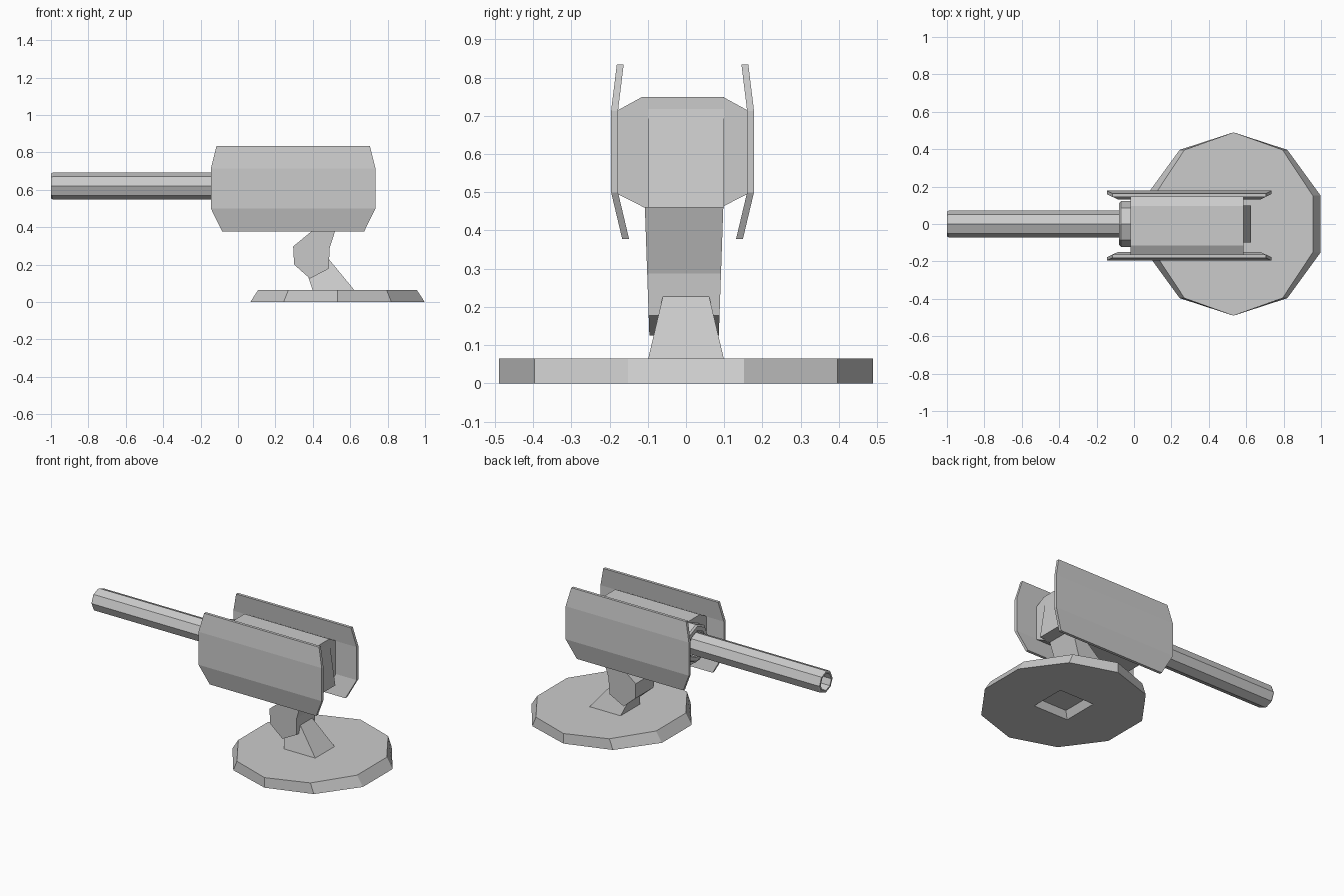
import bpy, bmesh
from math import cos, sin, tau

if "Cube" in bpy.data.objects:
    bpy.data.objects.remove(bpy.data.objects["Cube"])

CY = -0.009   # centre line of the upper assembly
BZ = 0.62     # barrel axis height


def loft(name, rings, caps=True, closed=False):
    """Skin a list of equal-length point rings."""
    bm = bmesh.new()
    vs = [[bm.verts.new(p) for p in r] for r in rings]
    n = len(rings[0])
    pairs = list(zip(vs, vs[1:]))
    if closed:
        pairs.append((vs[-1], vs[0]))
    for a, b in pairs:
        for i in range(n):
            j = (i + 1) % n
            bm.faces.new((a[i], a[j], b[j], b[i]))
    if caps and not closed:
        bm.faces.new(vs[0])
        bm.faces.new(vs[-1])
    bmesh.ops.recalc_face_normals(bm, faces=bm.faces)
    me = bpy.data.meshes.new(name)
    bm.to_mesh(me)
    bm.free()
    ob = bpy.data.objects.new(name, me)
    bpy.context.collection.objects.link(ob)
    return ob


def decagon(z, sx):
    return [(0.532 + 0.49 * sx * cos(tau * (i + 0.5) / 10),
             0.49 * sin(tau * (i + 0.5) / 10), z) for i in range(10)]


def octagon(x, r):
    return [(x, r * cos(tau * i / 8), BZ + r * sin(tau * i / 8)) for i in range(8)]


def rect(x0, x1, hy, z0, z1=None):
    z1 = z0 if z1 is None else z1
    return [(x0, -hy, z0), (x1, -hy, z1), (x1, hy, z1), (x0, hy, z0)]


# Round base with a square recess underneath
base = loft("base", [decagon(0, 1), decagon(0.065, 0.91)])
cutter = loft("base_recess_cutter",
              [rect(0.395, 0.665, 0.125, -0.02), rect(0.43, 0.63, 0.10, 0.045)])
cutter.hide_render = True
cutter.hide_viewport = False
cutter.display_type = 'WIRE'
cut = base.modifiers.new("recess", 'BOOLEAN')
cut.object = cutter
cut.operation = 'DIFFERENCE'
cut.solver = 'EXACT'

# Leaning foot strut
loft("foot_strut", [rect(0.40, 0.625, 0.10, 0.06), rect(0.37, 0.485, 0.06, 0.15, 0.23)])

# Angular neck bracket, profile in XZ, wider toward the top
neck = [(0.505, 0.47), (0.295, 0.297), (0.30, 0.20), (0.385, 0.125),
        (0.485, 0.178), (0.49, 0.288), (0.548, 0.47)]
loft("neck_bracket", [[(x, -0.005 + s * (0.09 + 0.0 + 0.035 * (z - 0.1)), z)
                       for x, z in neck] for s in (-1, 1)])

# Chamfered body block
half = [(0.105, 0.75), (0.169, 0.715), (0.169, 0.495), (0.10, 0.46)]
section = half + [(-y, z) for y, z in reversed(half)]
loft("body", [[(x, CY + y, z) for y, z in section] for x in (-0.02, 0.585)])

# Sloping rear cover
loft("rear_cover", [[(0.58, y, 0.75), (0.58, y, 0.46), (0.625, y, 0.46)]
                    for y in (-0.10, 0.10)])

# Collar and hollow barrel
loft("barrel_collar", [octagon(-0.01, 0.122), octagon(-0.07, 0.122), octagon(-0.08, 0.112),
                       octagon(-0.08, 0.085), octagon(-0.03, 0.085)], caps=False)
loft("barrel", [octagon(0.0, 0.072), octagon(-0.99, 0.072), octagon(-1.0, 0.066),
                octagon(-1.0, 0.054), octagon(0.0, 0.054)], closed=True)

# Bent side shields: inner y, z, x range
rows = [(0.154, 0.835, -0.115, 0.705), (0.169, 0.713, -0.145, 0.735),
        (0.169, 0.50, -0.145, 0.735), (0.140, 0.378, -0.085, 0.675)]
for label, s in (("left", 1), ("right", -1)):
    loft(label + "_shield", [[(x0, CY + s * y, z), (x1, CY + s * y, z),
                              (x1, CY + s * (y + 0.018), z), (x0, CY + s * (y + 0.018), z)]
                             for y, z, x0, x1 in rows])
